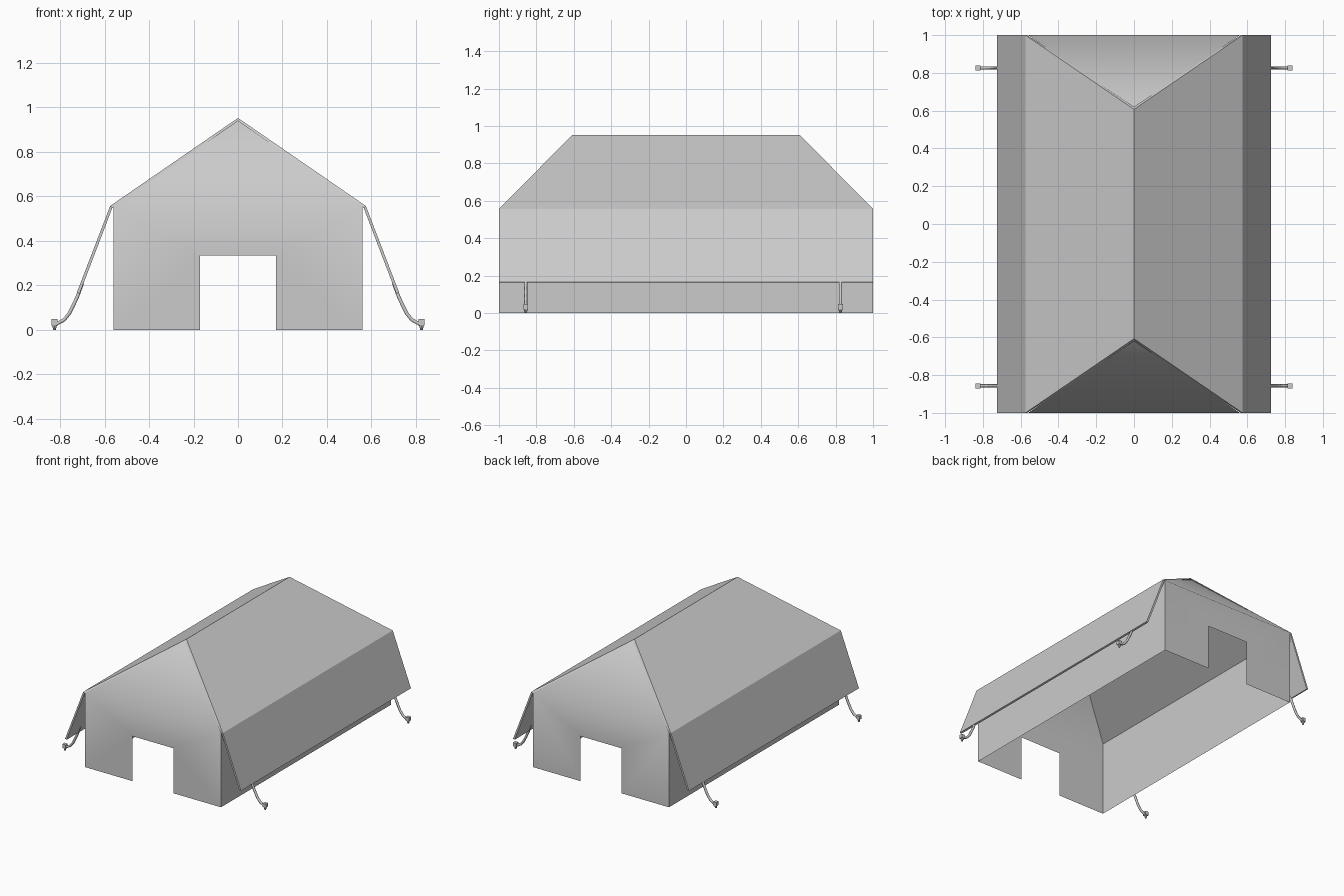
import bpy, bmesh, math

if "Cube" in bpy.data.objects:
    bpy.data.objects.remove(bpy.data.objects["Cube"])

def make(name, verts, faces):
    me = bpy.data.meshes.new(name)
    me.from_pydata(verts, [], faces)
    bm = bmesh.new()
    bm.from_mesh(me)
    bmesh.ops.remove_doubles(bm, verts=bm.verts, dist=1e-5)
    bmesh.ops.recalc_face_normals(bm, faces=bm.faces)
    bm.to_mesh(me)
    bm.free()
    ob = bpy.data.objects.new(name, me)
    bpy.context.collection.objects.link(ob)
    return ob

def smooth(ob, deg):
    bpy.ops.object.select_all(action='DESELECT')
    ob.select_set(True)
    bpy.context.view_layer.objects.active = ob
    bpy.ops.object.shade_smooth_by_angle(angle=math.radians(deg))

W, EAVE, DW, DH = 0.56, 0.555, 0.17, 0.335

# End wall with doorway and sloped gable panel, at both ends
for s, label in ((-1, "front"), (1, "back")):
    pts = [(-W, 0), (-DW, 0), (-DW, DH), (DW, DH), (DW, 0), (W, 0), (W, EAVE), (-W, EAVE)]
    v = [(x, s, z) for x, z in pts] + [(0, s * 0.607, 0.942)]
    f = [(0, 1, 2, 7), (2, 3, 6, 7), (3, 4, 5, 6), (7, 6, 8)]
    if s > 0:
        f = [t[::-1] for t in f]
    wall = make(label + "_wall", v, f)
    # normals face outward
    if wall.data.polygons[1].normal.y * s < 0:
        wall.data.flip_normals()
    smooth(wall, 60)

# Inner side walls
for s, label in ((-1, "left"), (1, "right")):
    side = make(label + "_wall", [(s * W, -1, 0), (s * W, 1, 0), (s * W, 1, EAVE), (s * W, -1, EAVE)],
                [(0, 1, 2, 3)])
    if side.data.polygons[0].normal.x * s < 0:
        side.data.flip_normals()

# Fly sheet: bent profile with thickness, ends cut back towards the ridge
outer = [(-0.725, 0.167), (-0.575, 0.557), (0, 0.953), (0.575, 0.557), (0.725, 0.167)]
inner = [(-0.712, 0.163), (-0.565, 0.549), (0, 0.939), (0.565, 0.549), (0.712, 0.163)]
loop = outer + inner[::-1]

def end_y(z):
    return 1 - max(0, z - 0.557) * 0.393 / 0.396

n = len(loop)
v = [(x, s * end_y(z), z) for s in (-1, 1) for x, z in loop]
f = [(i, (i + 1) % n, (i + 1) % n + n, i + n) for i in range(n)]
for o in (0, n):
    f += [(o + i, o + i + 1, o + n - 2 - i, o + n - 1 - i) for i in range(4)]
make("fly_sheet", v, f)

# Guy ropes with pegs
path = [(0.700, 0.21), (0.722, 0.15), (0.738, 0.115), (0.758, 0.075), (0.782, 0.045), (0.815, 0.027)]
for s, side in ((-1, "left"), (1, "right")):
    for y, end in ((-0.857, "front"), (0.826, "back")):
        cu = bpy.data.curves.new("rope", 'CURVE')
        cu.dimensions = '3D'
        cu.bevel_depth = 0.009
        cu.bevel_resolution = 1
        cu.use_fill_caps = True
        sp = cu.splines.new('POLY')
        sp.points.add(len(path) - 1)
        for p, (x, z) in zip(sp.points, path):
            p.co = (s * x, y, z, 1)
        ob = bpy.data.objects.new(f"{side}_{end}_rope", cu)
        bpy.context.collection.objects.link(ob)

        # Peg head and tapered pin
        bpy.ops.mesh.primitive_cube_add(size=1, location=(s * 0.825, y, 0.034))
        head = bpy.context.object
        head.name = f"{side}_{end}_peg_head"
        head.scale = (0.026, 0.026, 0.028)
        bpy.ops.mesh.primitive_cone_add(vertices=8, radius1=0.006, radius2=0.011, depth=0.022,
                                        location=(s * 0.825, y, 0.011))
        bpy.context.object.name = f"{side}_{end}_peg_pin"
